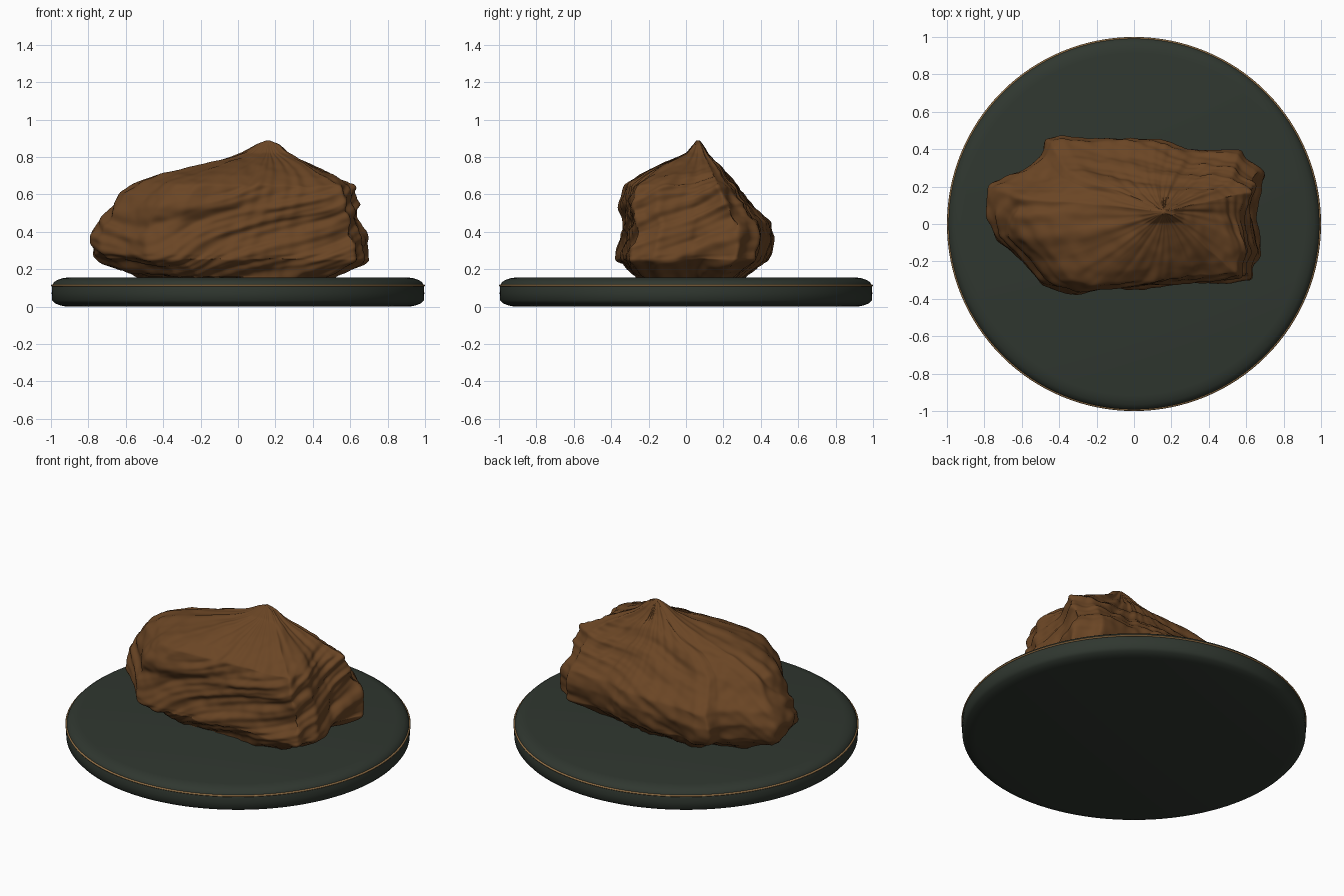
import bpy, bmesh, math
from mathutils import Vector, noise

if "Cube" in bpy.data.objects:
    bpy.data.objects.remove(bpy.data.objects["Cube"])


def material(name, rgb):
    m = bpy.data.materials.new(name)
    m.diffuse_color = (*rgb, 1)
    m.use_nodes = True
    m.node_tree.nodes["Principled BSDF"].inputs["Base Color"].default_value = m.diffuse_color
    return m


BROWN = material("rock brown", (0.145, 0.060, 0.018))
GREEN = material("dark green base", (0.029, 0.038, 0.029))
GOLD = material("bronze trim", (0.30, 0.17, 0.065))


def make_object(name, bm, mat, angle):
    bmesh.ops.recalc_face_normals(bm, faces=bm.faces)
    mesh = bpy.data.meshes.new(name)
    bm.to_mesh(mesh)
    bm.free()
    mesh.materials.append(mat)
    ob = bpy.data.objects.new(name, mesh)
    bpy.context.collection.objects.link(ob)
    bpy.ops.object.select_all(action='DESELECT')
    ob.select_set(True)
    bpy.context.view_layer.objects.active = ob
    bpy.ops.object.shade_smooth_by_angle(angle=math.radians(angle))
    return ob


def loft(rings, closed=False):
    """Skin a list of equal-length point rings; cap the ends unless closed."""
    bm = bmesh.new()
    loops = [[bm.verts.new(p) for p in ring] for ring in rings]
    pairs = list(zip(loops, loops[1:]))
    if closed:
        pairs.append((loops[-1], loops[0]))
    else:
        bm.faces.new(loops[0])
        bm.faces.new(loops[-1])
    n = len(loops[0])
    for a, b in pairs:
        for i in range(n):
            j = (i + 1) % n
            bm.faces.new((a[i], a[j], b[j], b[i]))
    return bm


def circle(r, z, n=128):
    return [(r * math.cos(2 * math.pi * i / n), r * math.sin(2 * math.pi * i / n), z)
            for i in range(n)]


# Round display base with softened edges
base_profile = [(0.92, 0.0), (0.95, 0.006), (0.98, 0.018), (0.994, 0.034), (0.996, 0.07),
                (0.994, 0.112), (0.985, 0.13), (0.965, 0.143), (0.94, 0.151), (0.915, 0.155)]
make_object("display_base", loft([circle(r, z) for r, z in base_profile]), GREEN, 50)

# Thin trim ring around the base
ring_section = [(0.993 + 0.007 * math.cos(k * math.pi / 4), 0.112 + 0.006 * math.sin(k * math.pi / 4))
                for k in range(8)]
make_object("trim_ring", loft([circle(r, z) for r, z in ring_section], closed=True), GOLD, 60)

# Rock: plan outline, and x/y extents of the rock at falling heights
outline = [(-.475, .47), (-.395, .49), (-.235, .465), (0, .475), (.165, .455), (.30, .405),
           (.59, .405), (.62, .35), (.71, .29), (.68, .19), (.64, .05), (.68, -.16),
           (.635, -.23), (.635, -.295), (.35, -.32), (.22, -.325), (0, -.34), (-.34, -.365),
           (-.50, -.32), (-.60, -.20), (-.74, -.08), (-.775, .05), (-.77, .21), (-.61, .29),
           (-.50, .375)]
levels = [(.888, .15, .17, .055, .075), (.868, .10, .22, .04, .09), (.82, .02, .275, .0, .12),
          (.785, -.08, .34, -.08, .15), (.75, -.20, .42, -.16, .185), (.70, -.42, .53, -.26, .23),
          (.65, -.54, .61, -.33, .27), (.60, -.62, .63, -.345, .31), (.53, -.67, .64, -.352, .37),
          (.455, -.735, .67, -.335, .465), (.37, -.78, .69, -.345, .48), (.28, -.765, .705, -.37, .455),
          (.25, -.735, .70, -.37, .44), (.20, -.63, .60, -.33, .37), (.13, -.48, .46, -.26, .27)]
APEX = (0.16, 0.065)
N, SUB = 300, 9

# Resample the outline evenly by length
lengths = [math.dist(p, q) for p, q in zip(outline, outline[1:] + outline[:1])]
total = sum(lengths)
plan, seg, start = [], 0, 0.0
for i in range(N):
    d = total * i / N
    while d > start + lengths[seg]:
        start += lengths[seg]
        seg += 1
    t = (d - start) / lengths[seg]
    p, q = outline[seg], outline[(seg + 1) % len(outline)]
    plan.append((p[0] + t * (q[0] - p[0]), p[1] + t * (q[1] - p[1])))
X0, X1 = min(p[0] for p in plan), max(p[0] for p in plan)
Y0, Y1 = min(p[1] for p in plan), max(p[1] for p in plan)


def fit(v, lo, mid, hi, new_lo, new_hi):
    """Map v so that lo, mid, hi land on new_lo, mid, new_hi."""
    if v < mid:
        return mid + (v - mid) / (lo - mid) * (new_lo - mid)
    return mid + (v - mid) / (hi - mid) * (new_hi - mid)


rings = []
for a, b in zip(levels, levels[1:]):
    for k in range(SUB):
        z, xa, xb, ya, yb = [u + (w - u) * k / SUB for u, w in zip(a, b)]
        rings.append([(fit(x, X0, APEX[0], X1, xa, xb), fit(y, Y0, APEX[1], Y1, ya, yb), z)
                      for x, y in plan])
rock = loft(rings)
for _ in range(3):
    bmesh.ops.smooth_vert(rock, verts=rock.verts, factor=0.5,
                          use_axis_x=True, use_axis_y=True, use_axis_z=True)

# Carve slanted strata, radial flutes and fine roughness along the normals
bmesh.ops.recalc_face_normals(rock, faces=rock.faces)
rock.normal_update()
moves = []
for v in rock.verts:
    x, y, z = v.co
    warp = 0.10 * noise.noise(Vector((x * 2.2, y * 2.2, z * 2.2)))
    s = z - 0.28 * x - 0.45 * y + warp
    strata = 0.030 * noise.noise(Vector((s * 11, x * 1.5, y * 1.5 + 4)))
    strata += 0.014 * noise.noise(Vector((s * 27, x * 2.5 + 7, y * 2.5)))
    ang = math.atan2(y - APEX[1], x - APEX[0]) + 0.8 * (0.885 - z)
    flute = 0.010 * noise.noise(Vector((math.cos(ang) * 7, math.sin(ang) * 7, z * 1.5)))
    rough = 0.006 * noise.noise(v.co * 16)
    soft = 0.45 if v.normal.y > 0.3 else 1.0 - max(0.0, v.normal.y) * 1.8
    fade = min(1.0, max(0.0, (0.885 - z) / 0.22))
    moves.append(v.normal * ((strata * soft + rough) * fade + flute * min(1.0, fade * 2)))
for v, m in zip(rock.verts, moves):
    v.co += m
make_object("rock", rock, BROWN, 60)
